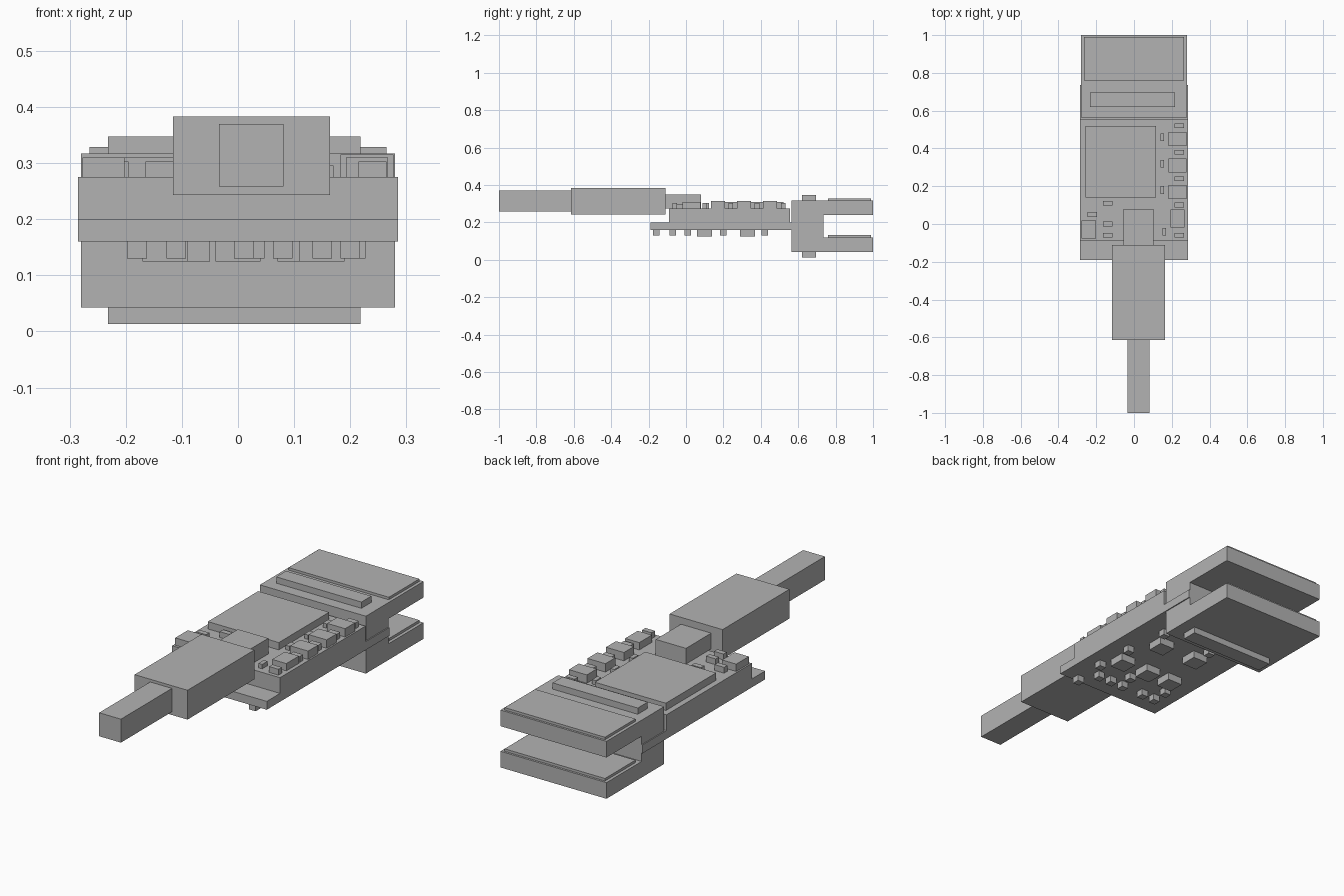
import bpy

default_cube = bpy.data.objects.get("Cube")
if default_cube:
    bpy.data.objects.remove(default_cube, do_unlink=True)

plain_grey = bpy.data.materials.new("plain_grey")
plain_grey.use_nodes = True
colour = (0.45, 0.45, 0.45, 1)
plain_grey.diffuse_color = colour
shader = plain_grey.node_tree.nodes["Principled BSDF"]
shader.inputs["Base Color"].default_value = colour

# Shared levels and edges
board_bottom, board_step, board_top = 0.16, 0.2, 0.275
board_middle = (board_bottom + board_step) / 2
board_width = 0.57
jaw_width = 0.56
jaw_front, jaw_step, jaw_back = 0.565, 0.735, 1
sleeve_front, sleeve_back = -0.615, -0.11
component_height = 0.035


def box(name, width, front, back, bottom, top, centre=0):
    """Block between two depths and two heights, centred across on centre."""
    location = (centre, (front + back) / 2, (bottom + top) / 2)
    bpy.ops.mesh.primitive_cube_add(size=1, location=location)
    block = bpy.context.object
    block.name = name
    block.scale = (width, back - front, abs(top - bottom))
    bpy.ops.object.transform_apply(location=False, rotation=False, scale=True)
    block.data.materials.append(plain_grey)


def component(name, centre, middle, width, depth, base=board_top, height=component_height):
    """Small block standing on the board, or hanging when height is negative."""
    box(name, width, middle - depth / 2, middle + depth / 2, base, base + height, centre)


def flat_component(name, centre, middle):
    component(name, centre, middle, width=0.05, depth=0.025, height=component_height * 0.8)


def upright_component(name, centre, middle):
    component(name, centre, middle, width=0.02, depth=0.04, height=component_height * 0.6)


# Circuit board: thin long base with a thicker middle
box("board_base", board_width, -0.19, jaw_step, board_bottom, board_step)
box("board_body", board_width, -0.09, 0.555, board_step, board_top)

# Two mirrored connector jaws, each with a root, an outer rib and a pad on top
for side, direction in (("upper", 1), ("lower", -1)):
    root = board_middle + direction * 0.02
    inner = board_middle + direction * 0.06
    outer = board_middle + direction * 0.137
    box(side + "_jaw", jaw_width, jaw_front, jaw_back, inner, outer)
    box(side + "_jaw_root", jaw_width, jaw_front, jaw_step, root, inner)
    rib_top = outer + direction * 0.03
    box(side + "_jaw_rib", 0.45, 0.62, 0.695, outer, rib_top, centre=-0.007)
    pad_base = max(inner, outer)
    box(side + "_jaw_pad", 0.53, 0.76, 0.99, pad_base, pad_base + 0.012)

# Cable, its sleeve and the joint resting on the board
plug_centre = 0.024
box("cable_joint", 0.16, sleeve_back, 0.08, board_top, 0.35, plug_centre)
box("cable_sleeve", 0.28, sleeve_front, sleeve_back, 0.243, 0.383, plug_centre)
box("cable", 0.115, -1, sleeve_front, 0.258, 0.37, plug_centre)

# Main chip and the row of components along its left
component("main_chip", -0.07, 0.33, width=0.375, depth=0.38)
row_pitch = 0.14
for index in range(3):
    middle = 0.17 + index * row_pitch
    component(f"large_component_{index}", 0.23, middle, width=0.095, depth=0.075, height=0.04)
    upright_component(f"upright_component_{index}", 0.15, middle + 0.01)
for index in range(4):
    flat_component(f"row_flat_{index}", 0.24, 0.1 + index * row_pitch)

# Components around the cable joint
for side, centre, middle in (("left", 0.23, 0.03), ("right", -0.24, -0.03)):
    component(side + "_block", centre, middle, width=0.075, depth=0.095)
flat_component("left_flat", 0.24, -0.06)
upright_component("left_upright", 0.16, -0.04)
flat_component("right_outer_flat", -0.22, 0.05)
for name, middle in (("back", 0.11), ("middle", 0), ("front", -0.06)):
    flat_component(f"right_{name}_flat", -0.14, middle)


def underside_component(name, centre, middle, size, height):
    component(name, centre, middle, size, size, board_bottom, -height)


# Large blocks under the board: a row of three and a row of two behind it
for row, middle, centres in (("front", 0.1, (-0.13, 0, 0.15)), ("back", 0.33, (-0.09, 0.11))):
    for index, centre in enumerate(centres):
        underside_component(f"underside_{row}_block_{index}", centre, middle, 0.08, component_height)

# Small chips under the board, in rows from front to back
chip_rows = {
    "edge": (-0.16, [0.2]),
    "front": (-0.07, [-0.18, -0.11, 0.01, 0.08, 0.15]),
    "middle": (0.01, [-0.18, 0.03, 0.21]),
    "inner": (0.2, [0.2]),
    "back": (0.42, [-0.1, 0.17]),
}
for row, (middle, centres) in chip_rows.items():
    for index, centre in enumerate(centres):
        underside_component(f"underside_{row}_chip_{index}", centre, middle, 0.035, 0.03)
